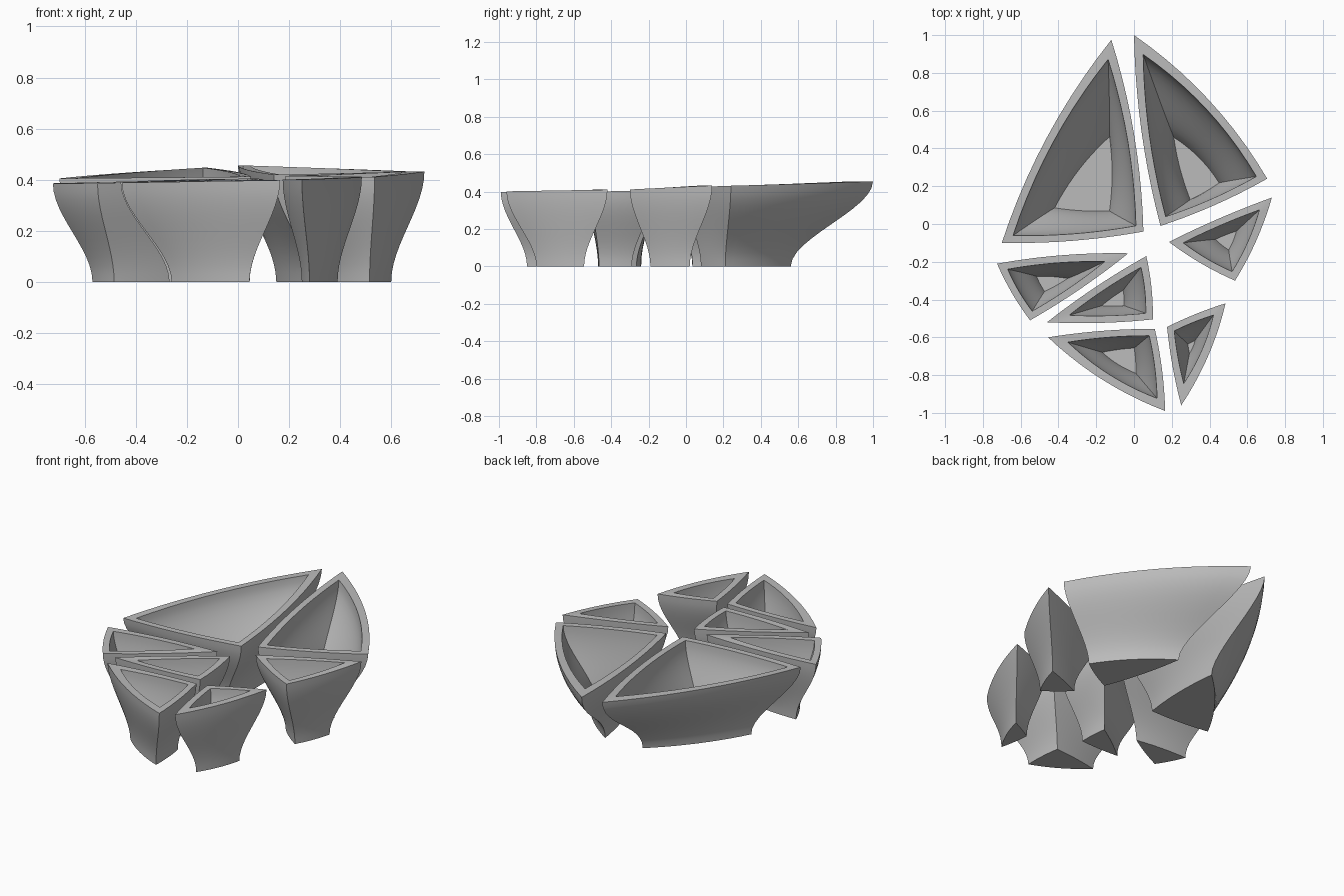
import bpy
import bmesh
import math
from mathutils import Vector

old = bpy.data.objects.get("Cube")
if old:
    bpy.data.objects.remove(old, do_unlink=True)

clay = bpy.data.materials.new("plain_grey")
clay.use_nodes = True
GREY = (0.5, 0.5, 0.5, 1)
clay.diffuse_color = GREY
clay.node_tree.nodes["Principled BSDF"].inputs["Base Color"].default_value = GREY

WALL = 0.034     # wall thickness
SEGS = 10        # segments per side
LEVELS = 12      # rings from foot to rim
FLOOR = 0.1      # inner floor, as a fraction of the height


def inset(tri, d):
    """Move the three sides of a triangle inwards by d, keeping heights."""
    pts = [p.to_2d() for p in tri]
    sides = [pts[(i + 1) % 3] - pts[i] for i in range(3)]
    turn = math.copysign(1, sides[0].cross(sides[1]))
    result = []
    for i, p in enumerate(tri):
        a, b = sides[i - 1].normalized(), sides[i].normalized()
        shift = (b - a) * (d / abs(a.cross(b)))
        result.append(Vector((p.x + shift.x, p.y + shift.y, p.z)))
    return result


def outline(tri, bulges):
    """Points round a triangle whose sides bow outwards."""
    middle = sum(tri, Vector()) / 3
    points = []
    for i in range(3):
        a, b = tri[i], tri[(i + 1) % 3]
        out = Vector((b.y - a.y, a.x - b.x, 0))
        if out.dot(a - middle) < 0:
            out.negate()
        for k in range(SEGS):
            s = k / SEGS
            points.append(a.lerp(b, s) + out * (bulges[i] * 4 * s * (1 - s)))
    return points


def section(foot, rim, f):
    """Triangle at height fraction f on the S-shaped wall."""
    ease = f * f * (3 - 2 * f)
    tri = []
    for a, b in zip(foot, rim):
        p = Vector(a).lerp(Vector(b[:2]), ease)
        tri.append(Vector((p.x, p.y, b[2] * f)))
    return tri


def bowl(name, rim, foot, bulges):
    bm = bmesh.new()
    rings = []
    for k in range(LEVELS + 1):                      # outside, going up
        rings.append(outline(section(foot, rim, k / LEVELS), bulges))
    for k in range(LEVELS, -1, -1):                  # inside, going down
        f = FLOOR + (1 - FLOOR) * k / LEVELS
        rings.append(outline(inset(section(foot, rim, f), WALL), bulges))
    rings = [[bm.verts.new(p) for p in ring] for ring in rings]
    n = 3 * SEGS
    for low, high in zip(rings, rings[1:]):
        for i in range(n):
            j = (i + 1) % n
            bm.faces.new((low[i], low[j], high[j], high[i]))
    bm.faces.new(rings[0])                           # underside
    bm.faces.new(rings[-1])                          # inner floor
    bmesh.ops.recalc_face_normals(bm, faces=bm.faces)
    mesh = bpy.data.meshes.new(name)
    bm.to_mesh(mesh)
    bm.free()
    mesh.materials.append(clay)
    obj = bpy.data.objects.new(name, mesh)
    bpy.context.collection.objects.link(obj)
    bpy.ops.object.select_all(action="DESELECT")
    obj.select_set(True)
    bpy.context.view_layer.objects.active = obj
    bpy.ops.object.shade_smooth_by_angle(angle=math.radians(30))


# Each bowl: rim corners, foot corners, bow of each side
bowl("large_back_right_bowl",
     [(-.12, .975, .447), (-.7, -.1, .405), (.05, -.04, .412)],
     [(-.095, .55), (-.48, .06), (-.1, .035)], (.045, .025, .035))
bowl("large_back_left_bowl",
     [(0, 1, .455), (.705, .24, .431), (.14, -.01, .42)],
     [(.15, .56), (.5, .21), (.28, .08)], (.055, .025, .03))
bowl("middle_left_bowl",
     [(.73, .14, .432), (.185, -.095, .415), (.535, -.3, .411)],
     [(.6, .02), (.37, -.07), (.515, -.19)], (.015, .03, .035))
bowl("middle_right_bowl",
     [(-.725, -.21, .386), (-.03, -.155, .402), (-.55, -.51, .386)],
     [(-.57, -.24), (-.24, -.265), (-.485, -.4)], (.025, .02, .03))
bowl("centre_bowl",
     [(.065, -.17, .405), (-.46, -.52, .39), (.1, -.505, .4)],
     [(-.03, -.29), (-.27, -.465), (-.02, -.465)], (.02, .02, .03))
bowl("front_right_bowl",
     [(-.455, -.6, .388), (.11, -.555, .398), (.165, -.99, .398)],
     [(-.26, -.66), (.03, -.62), (.045, -.85)], (.02, .025, .05))
bowl("front_left_bowl",
     [(.175, -.545, .4), (.485, -.42, .41), (.25, -.96, .401)],
     [(.25, -.62), (.39, -.545), (.28, -.8)], (.02, .045, .02))
